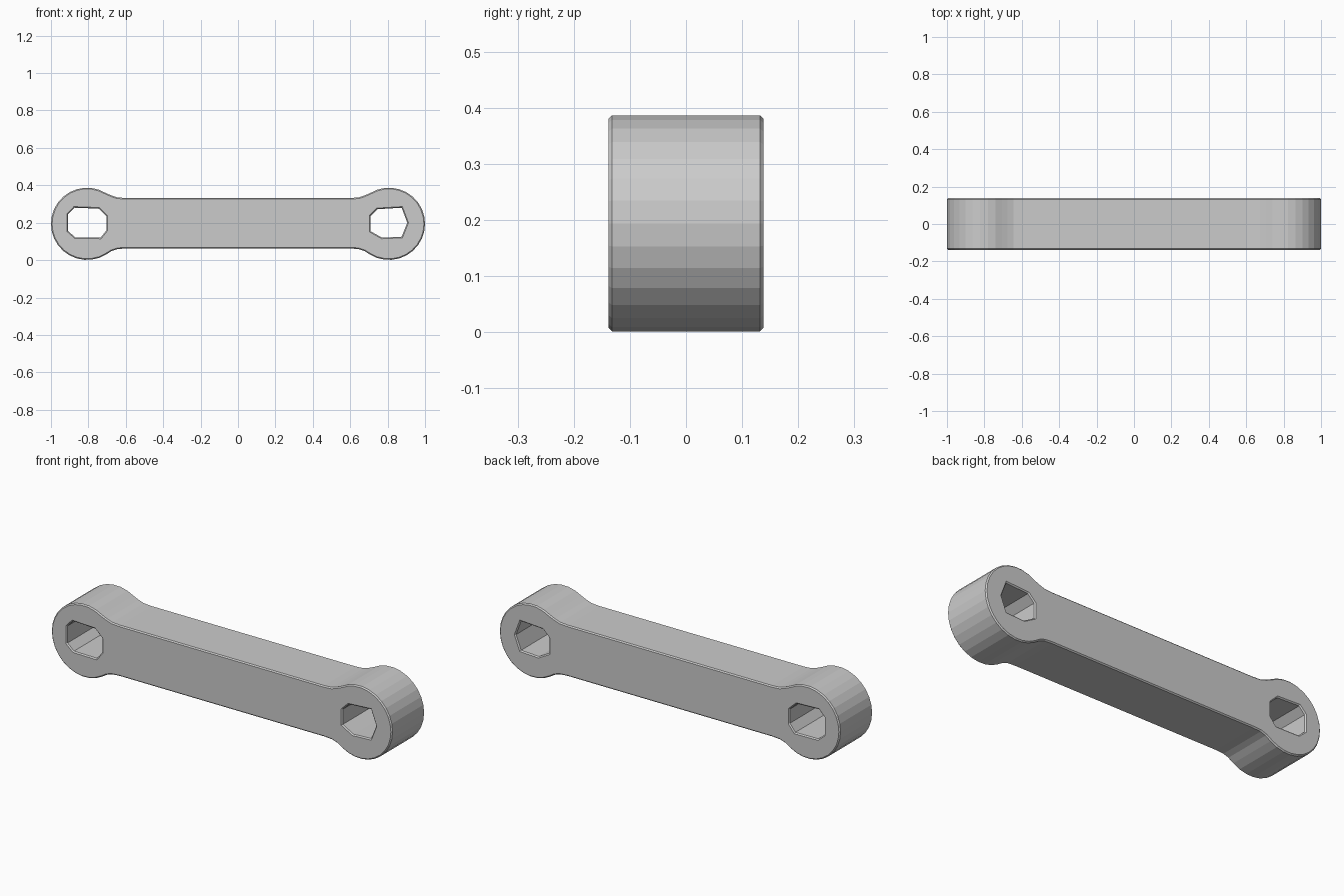
import bpy, bmesh, math

if "Cube" in bpy.data.objects:
    bpy.data.objects.remove(bpy.data.objects["Cube"])

HALF = 0.138            # half thickness
CX, CZ, R = 0.807, 0.194, 0.193

grey = bpy.data.materials.new("plain grey")
grey.diffuse_color = (0.6, 0.6, 0.6, 1)
grey.use_nodes = True
grey.node_tree.nodes["Principled BSDF"].inputs["Base Color"].default_value = grey.diffuse_color

# Outline: two round eyes joined by a straight bar with soft necks
N = 20
quarter = [(0.60, 0.332), (0.645, 0.335), (0.675, 0.345)]
right = [(CX + R * math.cos(a), CZ + R * math.sin(a))
         for a in (math.radians(-122 + 244 * i / N) for i in range(N + 1))]
neck_low = [(x, 2 * CZ + 0.006 - z) for x, z in quarter]
half = neck_low + right + quarter[::-1]
outline = half + [(-x, z) for x, z in reversed(half)]

# Faceted openings through the eyes
right_hole = [(0.708, 0.155), (0.708, 0.235), (0.745, 0.272), (0.875, 0.28),
              (0.905, 0.2), (0.875, 0.125), (0.77, 0.12)]
left_hole = [(-0.908, 0.155), (-0.908, 0.245), (-0.875, 0.28), (-0.745, 0.275),
             (-0.703, 0.235), (-0.703, 0.16), (-0.735, 0.12), (-0.87, 0.122)]

bm = bmesh.new()
edges = []
for loop in (outline, right_hole, left_hole):
    vs = [bm.verts.new((x, -HALF, z)) for x, z in loop]
    edges += [bm.edges.new((vs[i], vs[(i + 1) % len(vs)])) for i in range(len(vs))]
bmesh.ops.triangle_fill(bm, use_beauty=True, use_dissolve=False, edges=edges)

# Thickness
ext = bmesh.ops.extrude_face_region(bm, geom=bm.faces[:], use_keep_orig=True)
moved = [g for g in ext["geom"] if isinstance(g, bmesh.types.BMVert)]
bmesh.ops.translate(bm, verts=moved, vec=(0, 2 * HALF, 0))
bmesh.ops.recalc_face_normals(bm, faces=bm.faces[:])

# Slightly worn rim edges
bm.normal_update()
rim = [e for e in bm.edges if len(e.link_faces) == 2
       and abs(e.verts[0].co.y - e.verts[1].co.y) < 1e-5
       and e.calc_face_angle(0) > 1.0]
bmesh.ops.bevel(bm, geom=rim, offset=0.006, segments=1, affect='EDGES')
bmesh.ops.recalc_face_normals(bm, faces=bm.faces[:])

mesh = bpy.data.meshes.new("link_bar")
bm.to_mesh(mesh)
bm.free()
mesh.materials.append(grey)
bpy.context.collection.objects.link(bpy.data.objects.new("link_bar", mesh))
